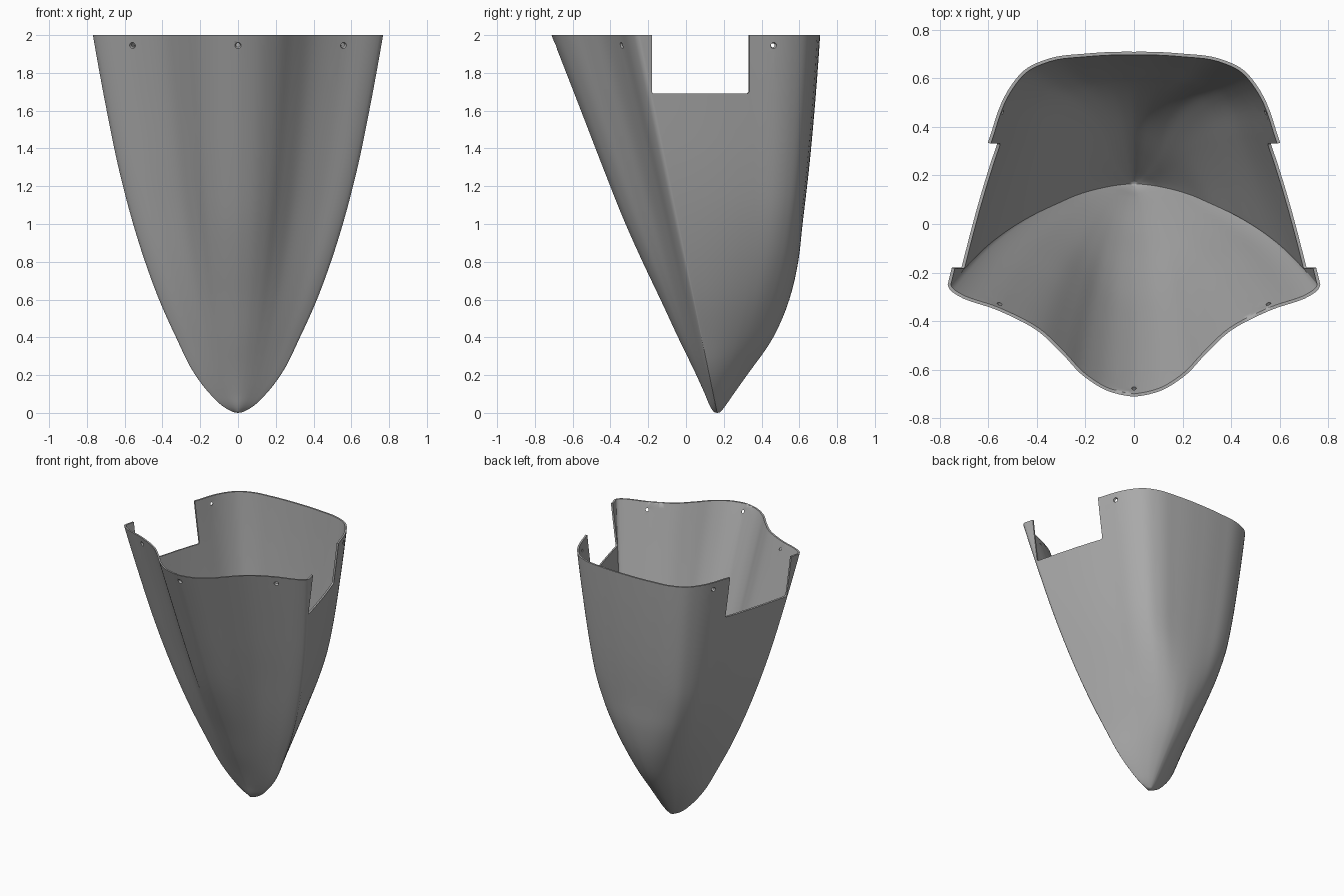
import bpy, bmesh
from math import cos, sin, pi
from mathutils import Vector

cube = bpy.data.objects.get("Cube")
if cube:
    bpy.data.objects.remove(cube)

WALL = 0.013
TOP = 2.0


def spline(pts, steps):
    """Smooth curve through tuples, with tangents weighted by chord length."""
    pts = [Vector(p) for p in pts]
    size = [(b - a).length for a, b in zip(pts, pts[1:])]
    slope = [(b - a) / s for a, b, s in zip(pts, pts[1:], size)]
    tan = [(slope[i] * size[i + 1] + slope[i + 1] * size[i]) / (size[i] + size[i + 1])
           for i in range(len(slope) - 1)]
    tan = [2 * slope[0] - tan[0]] + tan + [2 * slope[-1] - tan[-1]]
    out = []
    for i, s in enumerate(size):
        for k in range(steps):
            t = k / steps
            h = t * t * (3 - 2 * t)
            out.append(pts[i].lerp(pts[i + 1], h)
                       + tan[i] * (s * t * (1 - t) ** 2)
                       - tan[i + 1] * (s * t * t * (1 - t)))
    return out + [pts[-1]]


# Height levels: z, half width, front keel y, back y
levels = spline([
    (0.004, 0.025, 0.148, 0.182), (0.03, 0.073, 0.13, 0.203), (0.1, 0.148, 0.1, 0.252),
    (0.2, 0.226, 0.055, 0.323), (0.4, 0.328, -0.042, 0.462), (0.6, 0.418, -0.135, 0.547),
    (0.8, 0.492, -0.23, 0.594), (1.0, 0.555, -0.32, 0.617), (1.3, 0.633, -0.44, 0.652),
    (1.6, 0.695, -0.556, 0.68), (TOP, 0.768, -0.712, 0.71)], 4)

# Half sections: share of half width, share of depth from the side corner
front_wide = spline([(0, 1), (.13, .955), (.26, .83), (.39, .61), (.52, .41), (.73, .23),
                     (.954, .09), (.985, .05), (1, 0)], 5)
front_narrow = spline([(0, 1), (.13, .955), (.26, .86), (.39, .73), (.52, .58), (.73, .34),
                       (.92, .13), (.975, .06), (1, 0)], 5)
back_wide = spline([(1, 0), (.985, .05), (.784, .61), (.68, .83), (.59, .92),
                    (.46, .97), (.26, .992), (0, 1)], 5)
back_narrow = spline([(1, 0), (.97, .06), (.70, .47), (.51, .68), (.38, .81),
                      (.26, .9), (.12, .975), (0, 1)], 5)


def ease(t):
    t = min(max(t, 0), 1)
    return t * t * (3 - 2 * t)


def section(z, w, f, b):
    """Closed outline at one height, counterclockwise from the front keel."""
    c = 0.165 - 0.2075 * z
    k = ease((z - 0.1) / 1.05)
    fore = [p.lerp(q, k) for p, q in zip(front_narrow, front_wide)]
    aft = [p.lerp(q, k) for p, q in zip(back_narrow, back_wide)]
    half = [(w * p.x, c - (c - f) * p.y) for p in fore]
    half += [(w * p.x, c + (b - c) * p.y) for p in aft[1:]]
    return half + [(-x, y) for x, y in half[-2:0:-1]]


def cut_out(bm, planes, near):
    """Remove the part of the skin that lies behind all planes."""
    def inside(face, walls):
        mid = face.calc_center_median()
        return near(mid) and all((mid - co).dot(no) < 0 for co, no in walls)

    for i, (co, no) in enumerate(planes):
        faces = [f for f in bm.faces if inside(f, planes[:i])]
        edges = {e for f in faces for e in f.edges}
        verts = {v for f in faces for v in f.verts}
        bmesh.ops.bisect_plane(bm, geom=faces + list(edges) + list(verts),
                               dist=1e-5, plane_co=co, plane_no=no)
    bmesh.ops.delete(bm, geom=[f for f in bm.faces if inside(f, planes)],
                     context='FACES')


# Lofted outer skin, closed to a point at the bottom
bm = bmesh.new()
rings = [[bm.verts.new((x, y, lv[0])) for x, y in section(*lv)] for lv in levels]
tip = bm.verts.new((0, 0.165, 0))
count = len(rings[0])
for i in range(count):
    j = (i + 1) % count
    bm.faces.new((rings[0][j], rings[0][i], tip))
    for lo, hi in zip(rings, rings[1:]):
        bm.faces.new((lo[i], lo[j], hi[j], hi[i]))

# Rectangular notches with eased lower corners in both sides
notch = [((0, 0, 1.69), (0, 0, -1)), ((0, -0.18, 0), (0, -1, 0)),
         ((0, 0.335, 0), (0, 1, 0)), ((0, -0.176, 1.694), (0, -1, -1)),
         ((0, 0.331, 1.694), (0, 1, -1))]
for side in (-1, 1):
    cut_out(bm, [(Vector(co), Vector(no)) for co, no in notch],
            lambda p: p.x * side > 0.4 and p.z > 1.5 and -0.35 < p.y < 0.5)

# Countersunk screw holes below the rim: centre and outward axis
holes = [(Vector((0, -0.69, 1.945)), Vector((0, -1, 0)))]
for side in (-1, 1):
    holes += [(Vector((side * 0.56, -0.345, 1.945)), Vector((side * 0.4, -1, 0)).normalized()),
              (Vector((side * 0.545, 0.46, 1.945)), Vector((side, 0.45, 0)).normalized())]
for centre, axis in holes:
    across = Vector((-axis.y, axis.x, 0))
    rays = [across * cos(a * pi / 8) + Vector((0, 0, sin(a * pi / 8)))
            for a in range(16)]
    cut_out(bm, [(centre + r * 0.016, r) for r in rays],
            lambda p: (p - centre).length < 0.12)

# Inner skin and the edge strips that join it to the outer one
bm.normal_update()
outer = list(bm.faces)
border = [loop for f in outer for loop in f.loops if loop.edge.is_boundary]
strips = [(loop.vert, loop.link_loop_next.vert) for loop in border]
inner = {}
for v in list(bm.verts):
    shift = v.normal.copy()
    if v.co.z > TOP - 0.001:
        shift.z = 0
    inner[v] = bm.verts.new(v.co - shift * WALL)
for v in {v for pair in strips for v in pair}:
    for centre, axis in holes:
        if (v.co - centre).length < 0.035:
            d = inner[v].co - centre
            inner[v].co -= (d - axis * d.dot(axis)) * 0.35
for f in outer:
    bm.faces.new([inner[v] for v in reversed(f.verts)])
for a, b in strips:
    bm.faces.new((b, a, inner[a], inner[b]))

# Single grey plastic
mat = bpy.data.materials.new("grey_plastic")
mat.use_nodes = True
grey = (0.4, 0.4, 0.4, 1)
mat.diffuse_color = grey
mat.node_tree.nodes["Principled BSDF"].inputs["Base Color"].default_value = grey

mesh = bpy.data.meshes.new("shell")
bm.to_mesh(mesh)
bm.free()
mesh.materials.append(mat)
mesh.shade_smooth()
mesh.set_sharp_from_angle(angle=1.0)
shell = bpy.data.objects.new("shell", mesh)
bpy.context.collection.objects.link(shell)
